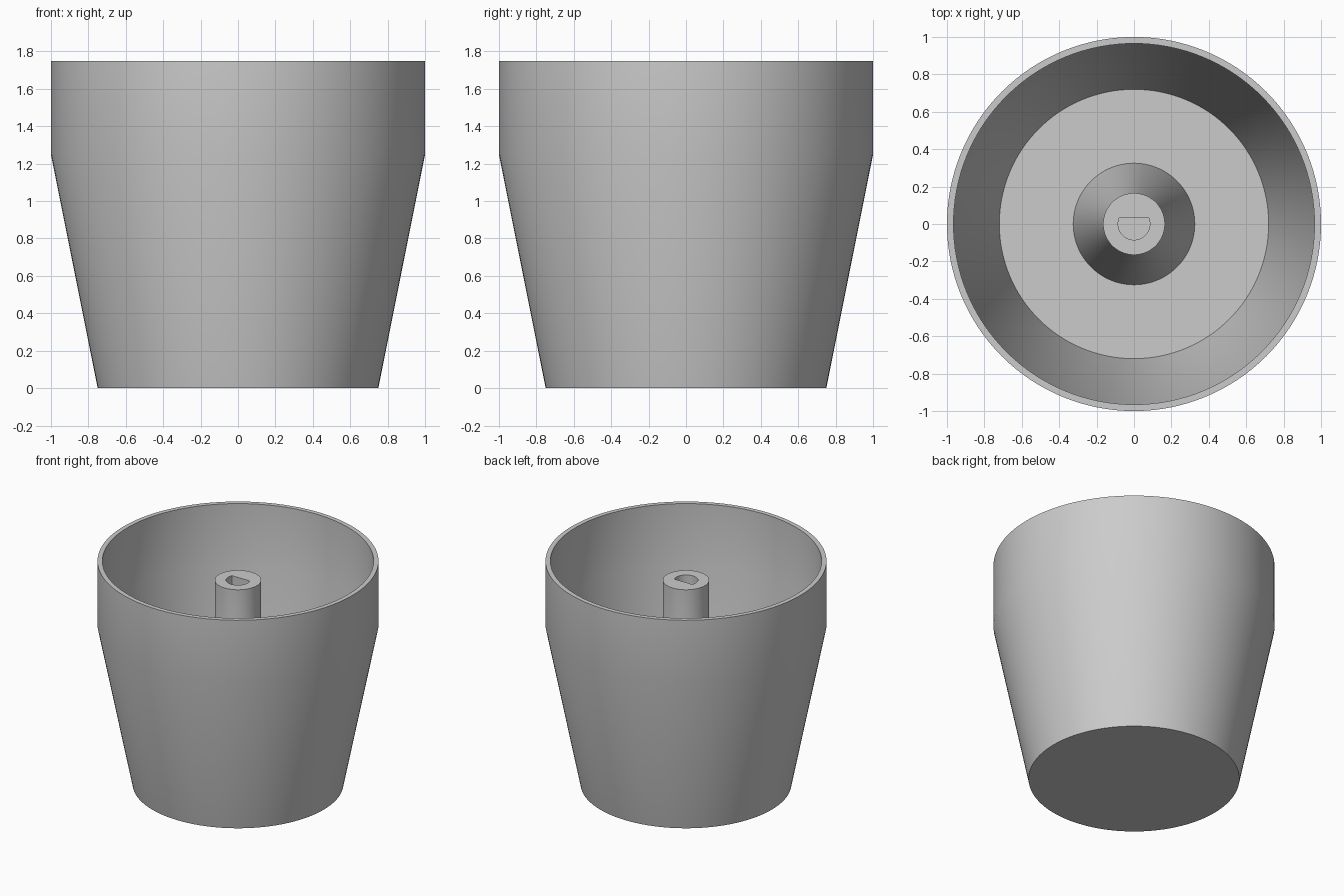
import bpy, bmesh, math

SEGMENTS = 128

cube = bpy.data.objects.get("Cube")
if cube:
    bpy.data.objects.remove(cube, do_unlink=True)

grey = bpy.data.materials.new("light_grey_plastic")
grey.use_nodes = True
colour = (0.6, 0.6, 0.6, 1)
grey.diffuse_color = colour
grey.node_tree.nodes["Principled BSDF"].inputs["Base Color"].default_value = colour


def make_object(name, bm):
    bmesh.ops.recalc_face_normals(bm, faces=bm.faces[:])
    mesh = bpy.data.meshes.new(name)
    bm.to_mesh(mesh)
    bm.free()
    obj = bpy.data.objects.new(name, mesh)
    bpy.context.collection.objects.link(obj)
    mesh.materials.append(grey)
    return obj


def lathe(name, profile):
    """Turn (radius, height) points around z, capping both ends."""
    bm = bmesh.new()
    rings = []
    for r, z in profile:
        rings.append([bm.verts.new((r * math.cos(a), r * math.sin(a), z))
                      for a in (math.tau * i / SEGMENTS for i in range(SEGMENTS))])
    for low, high in zip(rings, rings[1:]):
        for i in range(SEGMENTS):
            j = (i + 1) % SEGMENTS
            bm.faces.new((low[i], low[j], high[j], high[i]))
    bm.faces.new(rings[0])
    bm.faces.new(rings[-1])
    return make_object(name, bm)


def select_only(obj):
    bpy.ops.object.select_all(action='DESELECT')
    obj.select_set(True)
    bpy.context.view_layer.objects.active = obj


# Outer cup: tapered below, straight above, with a thin wall and floor
height, shoulder, wall = 1.75, 1.25, 0.035
cup = lathe("cup_shell", [
    (0.75, 0), (1, shoulder), (1, height),
    (1 - wall, height), (1 - wall, shoulder), (0.72, wall)])

# Central post: flared foot and straight neck
post_top = 1.6
post = lathe("centre_post", [(0.325, wall), (0.165, shoulder), (0.165, post_top)])

# D-shaped socket cut into the top of the post
radius, flat = 0.085, 0.035
start = math.pi - math.asin(flat / radius)
sweep = math.tau - 2 * (start - math.pi / 2)
steps = 40
bm = bmesh.new()
outline = [bm.verts.new((radius * math.cos(a), radius * math.sin(a), shoulder))
           for a in (start + sweep * i / steps for i in range(steps + 1))]
base = bm.faces.new(outline)
extruded = bmesh.ops.extrude_face_region(bm, geom=[base])["geom"]
bmesh.ops.translate(bm, vec=(0, 0, 0.5),
                    verts=[v for v in extruded if isinstance(v, bmesh.types.BMVert)])
if not base.is_valid or len(bm.faces) < steps + 3:
    bm.faces.new(outline)
cutter = make_object("socket_cutter", bm)
cutter.hide_render = True

cut = post.modifiers.new("socket", 'BOOLEAN')
cut.operation = 'DIFFERENCE'
cut.solver = 'EXACT'
cut.object = cutter
select_only(post)
bpy.ops.object.modifier_apply(modifier=cut.name)
bpy.data.objects.remove(cutter, do_unlink=True)

# Smooth round walls with crisp rims
for obj in (cup, post):
    select_only(obj)
    bpy.ops.object.shade_smooth_by_angle(angle=math.radians(30))
